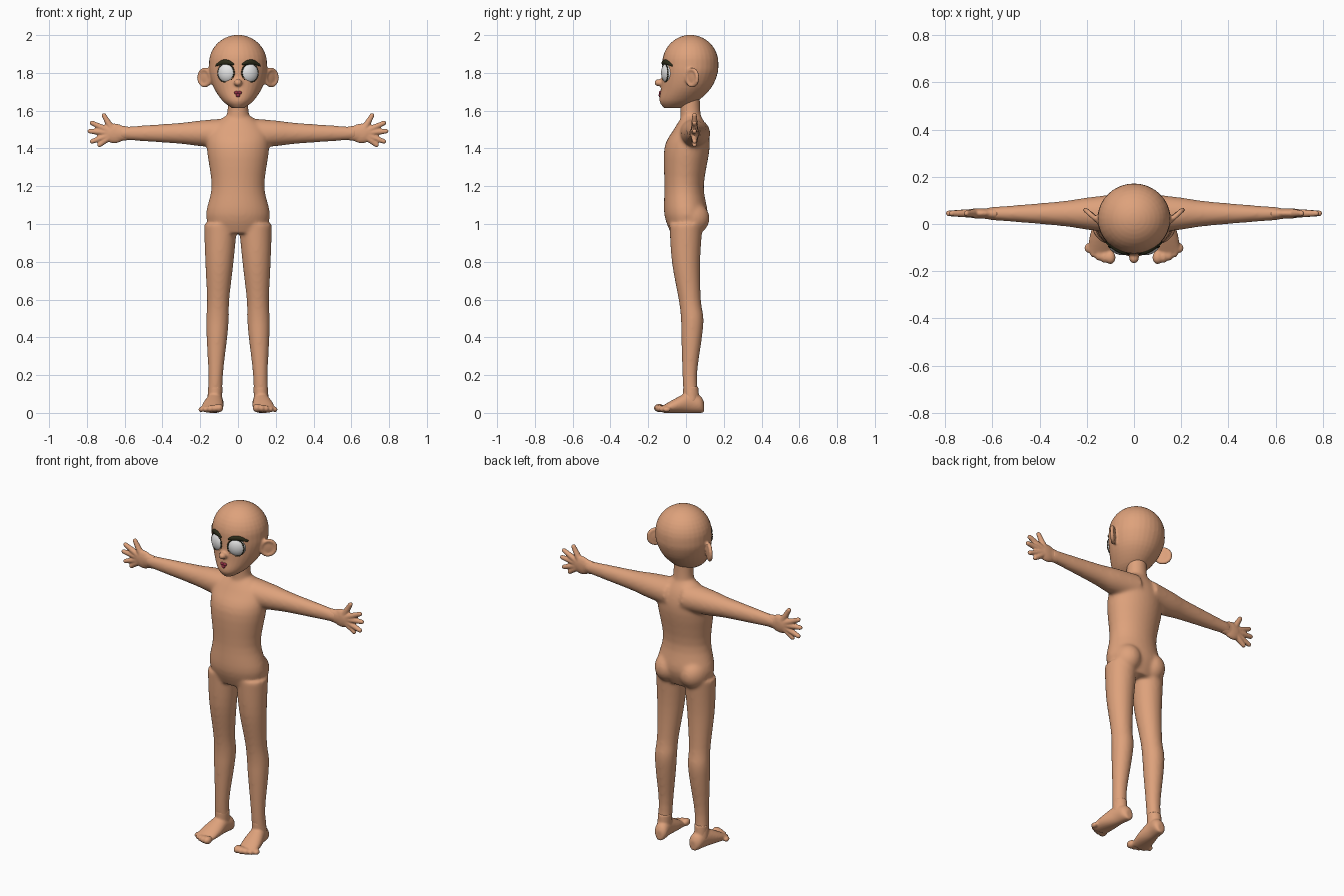
import bpy
import bmesh
from math import cos, sin, tau, radians
from mathutils import Matrix, Vector

cube = bpy.data.objects.get("Cube")
if cube:
    bpy.data.objects.remove(cube, do_unlink=True)


def material(name, *color):
    mat = bpy.data.materials.new(name)
    mat.use_nodes = True
    mat.diffuse_color = (*color, 1)
    bsdf = mat.node_tree.nodes["Principled BSDF"]
    bsdf.inputs["Base Color"].default_value = (*color, 1)
    bsdf.inputs["Roughness"].default_value = 0.7
    return mat


skin = material("skin", 0.73, 0.36, 0.2)
eye_white = material("eye white", 0.78, 0.78, 0.78)
dark_hair = material("dark hair", 0.025, 0.025, 0.01)
lip_red = material("lip red", 0.3, 0.03, 0.06)


def ring(position, width, depth, x=0, y=0, z=0):
    """One elliptical section of a loft: where it lies, its radii, its centre."""
    return Vector((position, width, depth, x, y, z))


def between(before, start, end, after, t):
    """Smooth in-between of two rings, guided by their neighbours."""
    pull = (end - before) / 2
    push = (after - start) / 2
    ease = t * t * (3 - 2 * t)
    bend = t * (1 - t)
    return start.lerp(end, ease) + pull * bend * (1 - t) - push * bend * t


def loft(bm, axis, rings, steps=4, sides=32):
    """Skin the rings along an axis and close both ends."""
    last = len(rings) - 1
    sections = []
    for i in range(last):
        before, after = rings[max(0, i - 1)], rings[min(last, i + 2)]
        sections += [between(before, rings[i], rings[i + 1], after, s / steps)
                     for s in range(steps)]
    sections.append(rings[last])
    loops = []
    for position, width, depth, x, y, z in sections:
        loop = []
        for k in range(sides):
            a = width * cos(tau * k / sides)
            b = depth * sin(tau * k / sides)
            point = {"x": (position, y + b, z + a),
                     "y": (x + a, position, z + b),
                     "z": (x + a, y + b, position)}[axis]
            loop.append(bm.verts.new(point))
        loops.append(loop)
    for low, high in zip(loops, loops[1:]):
        for k in range(sides):
            n = (k + 1) % sides
            bm.faces.new((low[k], low[n], high[n], high[k]))
    bm.faces.new(loops[0])
    bm.faces.new(loops[-1])


def ball(bm, centre, radii, yaw=0):
    matrix = (Matrix.Translation(centre) @ Matrix.Rotation(radians(yaw), 4, "Z")
              @ Matrix.Diagonal((*radii, 1)))
    bmesh.ops.create_uvsphere(bm, u_segments=32, v_segments=20, radius=1, matrix=matrix)


def bead_loop(bm, centre, yaw, width, height, bead, count=32):
    """An upright oval rim made of overlapping beads."""
    turn = Matrix.Rotation(radians(yaw), 3, "Z")
    for k in range(count):
        angle = tau * k / count
        offset = turn @ Vector((width * cos(angle), 0, height * sin(angle)))
        ball(bm, Vector(centre) + offset, (bead, bead, bead))


def finger(bm, start, end, thick, thin):
    span = end - start
    matrix = (Matrix.Translation((start + end) / 2)
              @ span.to_track_quat("Z", "Y").to_matrix().to_4x4())
    bmesh.ops.create_cone(bm, cap_ends=True, segments=20, radius1=thick,
                          radius2=thin, depth=span.length, matrix=matrix)
    ball(bm, end, (thin, thin, thin))


def finish(bm, name, mat, voxel=0, smoothing=0):
    """Mirror the part and, where asked, fuse its pieces into one soft skin."""
    bmesh.ops.recalc_face_normals(bm, faces=bm.faces)
    for face in bm.faces:
        face.smooth = True
    mesh = bpy.data.meshes.new(name)
    bm.to_mesh(mesh)
    bm.free()
    mesh.materials.append(mat)
    obj = bpy.data.objects.new(name, mesh)
    bpy.context.collection.objects.link(obj)
    mirror = obj.modifiers.new("mirror", "MIRROR")
    mirror.use_mirror_merge = False
    if voxel:
        remesh = obj.modifiers.new("fuse", "REMESH")
        remesh.mode = "VOXEL"
        remesh.voxel_size = voxel
        remesh.use_smooth_shade = True
        soften = obj.modifiers.new("soften", "SMOOTH")
        soften.factor = 0.5
        soften.iterations = smoothing


# Torso, from the hips through the waist and chest to the collar
bm = bmesh.new()
loft(bm, "z", [ring(0.95, width=0.14, depth=0.08),
               ring(1.05, width=0.17, depth=0.115),
               ring(1.2, width=0.14, depth=0.104, y=-0.01),
               ring(1.4, width=0.165, depth=0.12, y=0.005),
               ring(1.5, width=0.15, depth=0.09, y=0.025),
               ring(1.57, width=0.07, depth=0.05, y=0.03)])

# Neck
loft(bm, "z", [ring(1.5, width=0.07, depth=0.06, y=0.03),
               ring(1.6, width=0.056, depth=0.053, y=0.023),
               ring(1.7, width=0.056, depth=0.053, y=0.02)])

# Arms, thinning and flattening towards the wrist
arm_line = [(0.05, 0.08), (0.2, 0.068), (0.3, 0.056), (0.5, 0.042), (0.63, 0.033)]
loft(bm, "x", [ring(along, width=radius, depth=radius * (1.1 - along / 2),
                    y=0.044, z=1.48) for along, radius in arm_line])

# Legs lean in towards the hips; calves sit further back than the knees
leg_line = [(0.05, 0.041, 0.03), (0.2, 0.039, 0.02), (0.4, 0.055, 0.03),
            (0.5, 0.06, 0.033), (0.6, 0.059, 0.02), (0.8, 0.075, 0), (1, 0.088, 0)]
loft(bm, "z", [ring(height, width=radius, depth=radius, x=0.125 - height / 30, y=back)
               for height, radius, back in leg_line])
ball(bm, centre=(0.083, 0.025, 1.03), radii=(0.08, 0.1, 0.09))
finish(bm, "body", skin, voxel=0.008, smoothing=14)

# Head: round skull over a face narrowing to the chin
bm = bmesh.new()
ball(bm, centre=(0, 0.023, 1.85), radii=(0.154, 0.149, 0.151))
loft(bm, "z", [ring(1.613, width=0.03, depth=0.045, y=-0.07),
               ring(1.65, width=0.08, depth=0.1, y=-0.04),
               ring(1.72, width=0.128, depth=0.133),
               ring(1.8, width=0.153, depth=0.148, y=0.02),
               ring(1.86, width=0.153, depth=0.148, y=0.023)])

# Nose and ears
ball(bm, centre=(0, -0.143, 1.748), radii=(0.021, 0.024, 0.019))
ear_yaw = 42
ball(bm, (0.172, 0.033, 1.775), radii=(0.045, 0.01, 0.045), yaw=ear_yaw)
bead_loop(bm, (0.176, 0.033, 1.775), ear_yaw, width=0.04, height=0.042, bead=0.011)
finish(bm, "head", skin, voxel=0.006, smoothing=4)

# Hands: the digits fan out from the palm, thumb first
bm = bmesh.new()
palm = Vector((0.655, 0.045, 1.48))
ball(bm, palm, radii=(0.065, 0.022, 0.052))
loft(bm, "x", [ring(0.58, width=0.036, depth=0.026, y=0.044, z=1.48),
               ring(0.66, width=0.045, depth=0.02, y=0.044, z=1.48)])
for angle, reach in [(60, 0.11), (25, 0.13), (5, 0.13), (-20, 0.125), (-38, 0.1)]:
    aim = Vector((cos(radians(angle)), 0, sin(radians(angle))))
    finger(bm, palm + aim * 0.03, palm + aim * reach, thick=0.019, thin=0.0125)
finish(bm, "hands", skin, voxel=0.005, smoothing=3)

# Feet: heel, instep and ball, turned outwards with a flat sole
bm = bmesh.new()
foot_line = [(0.095, 0.02, 0.03), (0.075, 0.038, 0.045), (0.02, 0.043, 0.055),
             (-0.05, 0.055, 0.04), (-0.12, 0.055, 0.02)]
loft(bm, "y", [ring(along, width=half, depth=rise, x=0.125 - along / 7, z=rise)
               for along, half, rise in foot_line])
loft(bm, "z", [ring(0.04, width=0.037, depth=0.045, x=0.122, y=0.028),
               ring(0.14, width=0.038, depth=0.04, x=0.12, y=0.025)])

# Toes, from big to small
for k in range(5):
    size = 0.022 - 0.002 * k
    ball(bm, centre=(0.1 + 0.024 * k, k * k / 400 - 0.142, size + 0.004),
         radii=(size, size + 0.006, size))
finish(bm, "feet", skin, voxel=0.006, smoothing=3)

# Eyes, with a thin dark lash line where they meet the face
eye_yaw = 20
bm = bmesh.new()
ball(bm, centre=(0.059, -0.094, 1.8), radii=(0.052, 0.036, 0.056), yaw=eye_yaw)
finish(bm, "eyes", eye_white)
bm = bmesh.new()
bead_loop(bm, (0.063, -0.111, 1.8), eye_yaw, width=0.045, height=0.049, bead=0.0045)
finish(bm, "lash_lines", dark_hair)

# Eyebrows wrap back around the forehead
bm = bmesh.new()
loft(bm, "x", [ring(0.022, width=0.005, depth=0.006, y=-0.121, z=1.845),
               ring(0.05, width=0.013, depth=0.012, y=-0.116, z=1.855),
               ring(0.085, width=0.013, depth=0.012, y=-0.099, z=1.855),
               ring(0.118, width=0.005, depth=0.008, y=-0.074, z=1.84)])
finish(bm, "eyebrows", dark_hair)

# Lips
bm = bmesh.new()
ball(bm, centre=(0.008, -0.135, 1.695), radii=(0.012, 0.009, 0.009))
ball(bm, centre=(0, -0.136, 1.682), radii=(0.012, 0.009, 0.011))
finish(bm, "lips", lip_red)
